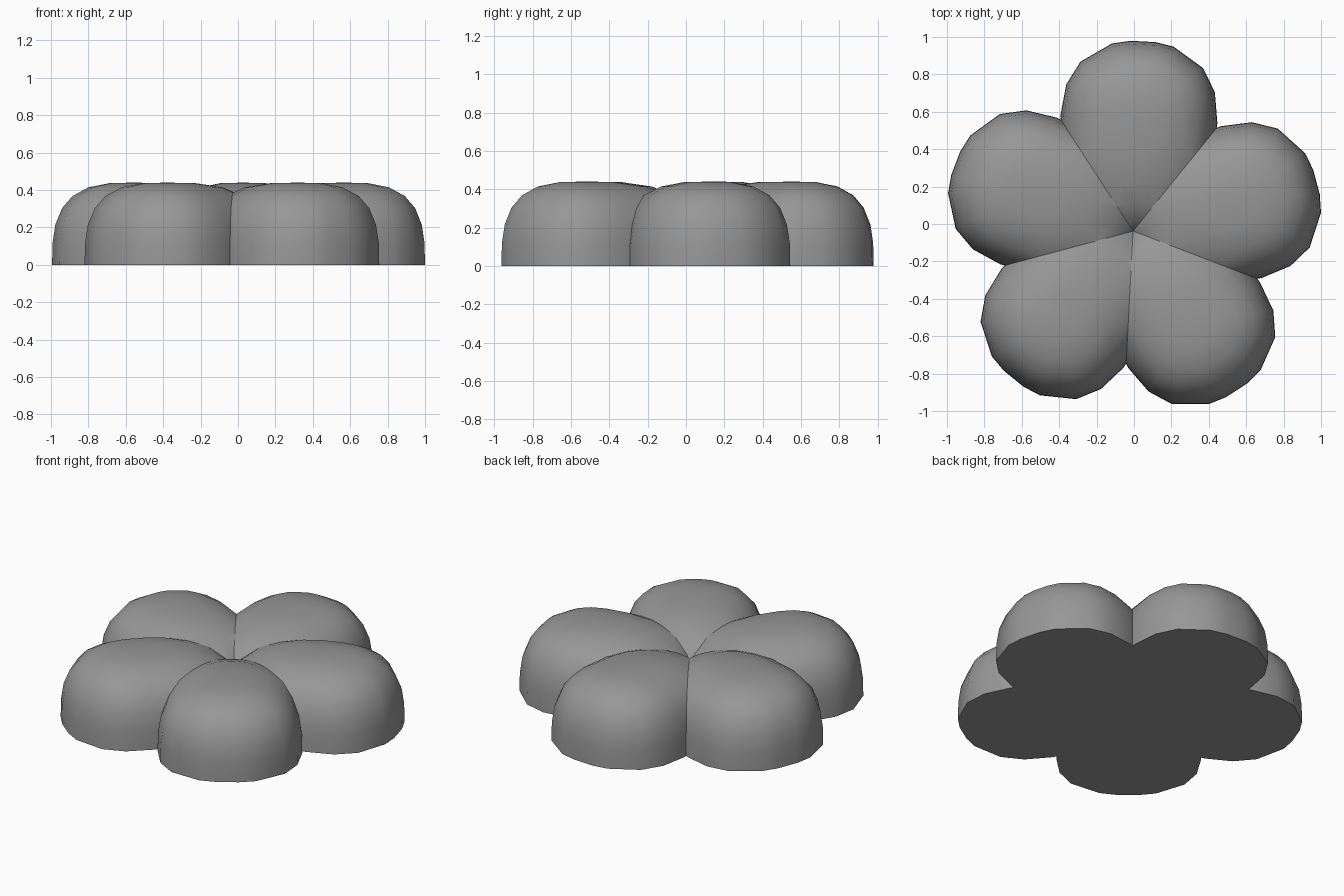
import bpy, bmesh
from math import sin, cos, radians, degrees, atan2
from mathutils import Matrix, Vector

if "Cube" in bpy.data.objects:
    bpy.data.objects.remove(bpy.data.objects["Cube"])

TIP, BACK, HALF_W, MID, TOP = 0.418, 0.655, 0.42, 0.60, 0.44
CENTRE = Vector((-0.005, -0.038, 0))


def spow(x, e):
    return (1 if x >= 0 else -1) * abs(x) ** e


# Outline angles around one petal, mirrored about its axis
half = [7, 20, 49, 70, 90, 110, 128, 146, 164]
angles = half + [180] + [360 - a for a in reversed(half)]
levels = [0, 8, 20, 35, 50, 66, 81]


def add_petal(bm, heading):
    """Rounded dome, trimmed to a 72 degree wedge and turned into place."""
    p = bmesh.new()
    rings = []
    for lv in levels:
        s = max(cos(radians(lv)), 0) ** (2 / 3)
        z = TOP * sin(radians(lv)) ** (2 / 3)
        ring = []
        for a in angles:
            c, d = cos(radians(a)), sin(radians(a))
            reach = TIP if c > 0 else BACK
            ring.append(p.verts.new((MID + s * reach * spow(c, 2 / 2.3),
                                     s * HALF_W * spow(d, 2 / 2.3), z)))
        rings.append(ring)
    n = len(angles)
    for lo, hi in zip(rings, rings[1:]):
        for i in range(n):
            j = (i + 1) % n
            p.faces.new((lo[i], lo[j], hi[j], hi[i]))
    apex = p.verts.new((MID, 0, TOP))
    for i in range(n):
        p.faces.new((rings[-1][i], rings[-1][(i + 1) % n], apex))
    p.faces.new(list(reversed(rings[0])))
    # Trim along both seams
    for side in (1, -1):
        normal = (-sin(radians(36)), side * cos(radians(36)), 0)
        bmesh.ops.bisect_plane(p, geom=p.verts[:] + p.edges[:] + p.faces[:],
                               plane_co=(0, 0, 0), plane_no=normal,
                               dist=1e-6, clear_outer=True)
    p.transform(Matrix.Translation(CENTRE) @ Matrix.Rotation(radians(heading), 4, 'Z'))
    tmp = bpy.data.meshes.new("petal_tmp")
    p.to_mesh(tmp)
    p.free()
    bm.from_mesh(tmp)
    bpy.data.meshes.remove(tmp)


def on_seam(v):
    d = v - CENTRE
    if d.xy.length < 0.005:
        return True
    off = (degrees(atan2(d.y, d.x)) - 51) % 72
    return min(off, 72 - off) < 0.1


# Five petals joined into one flower
bm = bmesh.new()
for k in range(5):
    add_petal(bm, 87 + 72 * k)
bmesh.ops.remove_doubles(bm, verts=bm.verts[:], dist=0.001)
bmesh.ops.recalc_face_normals(bm, faces=bm.faces[:])
mesh = bpy.data.meshes.new("flower_petals")
bm.to_mesh(mesh)
bm.free()
flower = bpy.data.objects.new("flower_petals", mesh)
bpy.context.collection.objects.link(flower)
bpy.context.view_layer.objects.active = flower
flower.select_set(True)
bpy.ops.object.shade_smooth_by_angle(angle=radians(35))

# Keep the creases between petals crisp
for e in mesh.edges:
    a, b = (mesh.vertices[i].co for i in e.vertices)
    if max(a.z, b.z) > 0.001 and on_seam(a) and on_seam(b):
        e.use_edge_sharp = True

# Dark grey surface
mat = bpy.data.materials.new("dark_grey")
mat.diffuse_color = (0.31, 0.31, 0.31, 1)
mat.use_nodes = True
mat.node_tree.nodes["Principled BSDF"].inputs["Base Color"].default_value = mat.diffuse_color
mesh.materials.append(mat)
